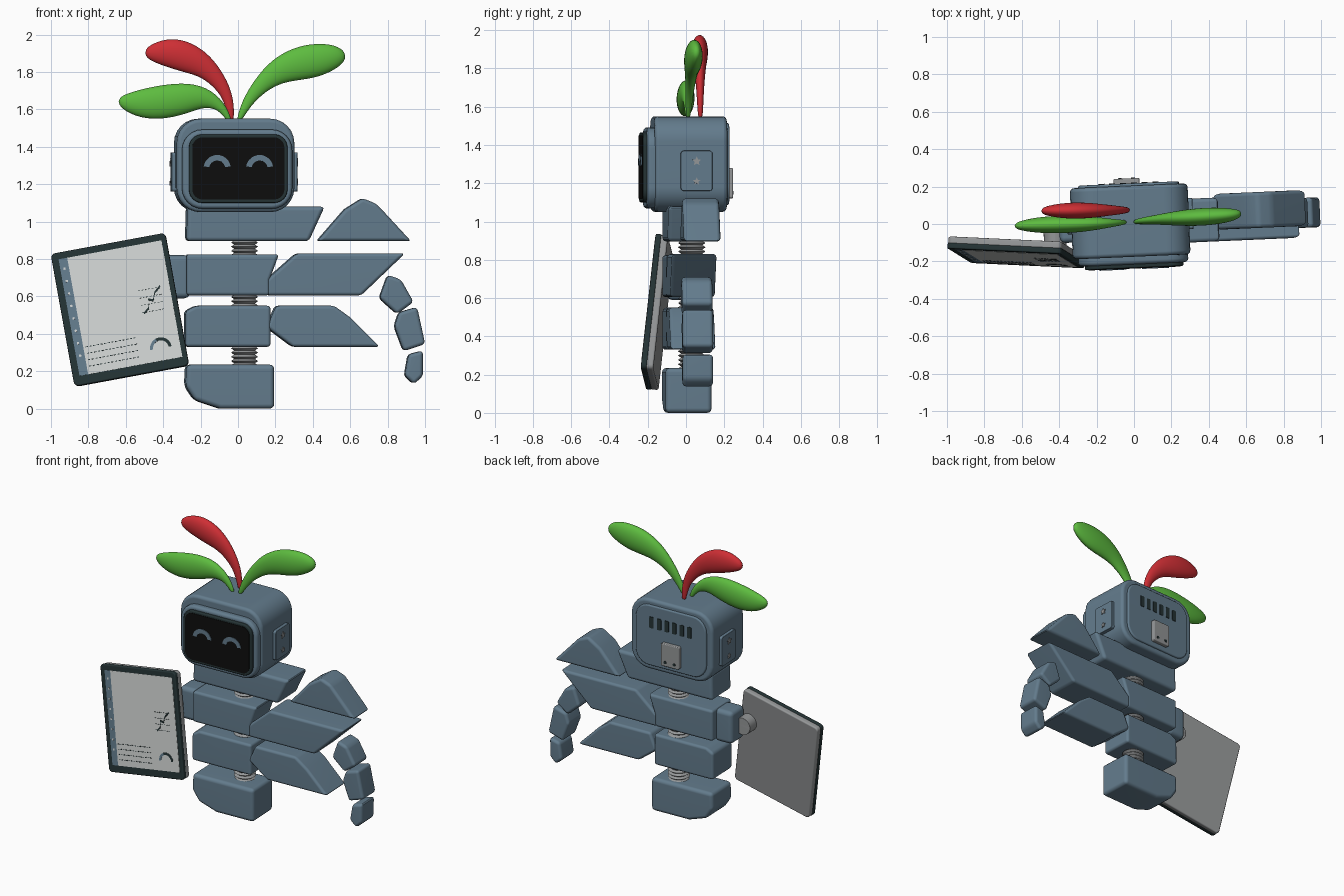
import bpy, bmesh, math
from mathutils import Matrix, Vector

if "Cube" in bpy.data.objects:
    bpy.data.objects.remove(bpy.data.objects["Cube"])

COLOURS = {
    "slate_blue": (.125, .2, .265), "dark_teal": (.018, .033, .035), "black": (.004, .004, .004),
    "screen_grey": (.64, .66, .65), "metal_grey": (.3, .31, .315),
    "leaf_green": (.11, .5, .05), "leaf_red": (.62, .028, .035),
}
MATS = {}
for n, c in COLOURS.items():
    MATS[n] = bpy.data.materials.new(n)
    MATS[n].diffuse_color = (*c, 1)

YAW = Matrix.Rotation(math.radians(2.5), 4, 'Z')


def finish(name, bm, mat, angle=35):
    bmesh.ops.recalc_face_normals(bm, faces=bm.faces)
    for f in bm.faces:
        f.smooth = True
    me = bpy.data.meshes.new(name)
    bm.to_mesh(me)
    bm.free()
    me.materials.append(MATS[mat])
    me.set_sharp_from_angle(angle=math.radians(angle))
    ob = bpy.data.objects.new(name, me)
    bpy.context.collection.objects.link(ob)
    return ob


def prism(name, polys, y0, y1, mat="slate_blue", bevel=0, M=YAW):
    """Extrude (x, z) outlines from y0 to y1, round the sharp edges, place with M."""
    bm = bmesh.new()
    for pts in polys:
        a = [bm.verts.new((x, y0, z)) for x, z in pts]
        b = [bm.verts.new((x, y1, z)) for x, z in pts]
        bm.faces.new(a)
        bm.faces.new(b[::-1])
        for i in range(len(a)):
            j = (i + 1) % len(a)
            bm.faces.new((a[j], a[i], b[i], b[j]))
    bmesh.ops.recalc_face_normals(bm, faces=bm.faces)
    if bevel:
        edges = [e for e in bm.edges if e.calc_face_angle(0) > math.radians(25)]
        bmesh.ops.bevel(bm, geom=edges, offset=bevel, segments=3, profile=.5,
                        affect='EDGES', clamp_overlap=True)
    bm.transform(M)
    ob = finish(name, bm, mat)
    if bevel:
        ob.modifiers.new("flat_faces", 'WEIGHTED_NORMAL').keep_sharp = True
    return ob


def rrect(x0, x1, z0, z1, r=0, n=6):
    if r == 0:
        return [(x0, z0), (x1, z0), (x1, z1), (x0, z1)]
    out = []
    for k, (cx, cz) in enumerate([(x1 - r, z1 - r), (x0 + r, z1 - r), (x0 + r, z0 + r), (x1 - r, z0 + r)]):
        for i in range(n + 1):
            t = math.pi / 2 * (k + i / n)
            out.append((cx + r * math.cos(t), cz + r * math.sin(t)))
    return out


def arc(cx, cz, r0, r1, a0=10, a1=170, n=14):
    ts = [math.radians(a0 + (a1 - a0) * i / n) for i in range(n + 1)]
    return ([(cx + r1 * math.cos(t), cz + r1 * math.sin(t)) for t in ts] +
            [(cx + r0 * math.cos(t), cz + r0 * math.sin(t)) for t in reversed(ts)])


def star(cx, cz, r):
    return [(cx + (r if i % 2 == 0 else r * .5) * math.sin(i * math.pi / 5),
             cz + (r if i % 2 == 0 else r * .5) * math.cos(i * math.pi / 5)) for i in range(10)]


# Head with stepped face, screen and smiling eyes
prism("head", [rrect(-.335, .295, 1.05, 1.55, .13)], -.175, .205, bevel=.022)
prism("face_bezel", [rrect(-.308, .282, 1.068, 1.492, .11)], -.215, -.15, bevel=.02)
prism("screen_frame", [rrect(-.272, .255, 1.1, 1.466, .07)], -.235, -.18, "dark_teal", .008)
prism("face_screen", [rrect(-.255, .238, 1.118, 1.45, .055)], -.238, -.231, "black")
prism("eyes", [arc(x, 1.283, .043, .073) for x in (-.122, .105)], -.242, -.237)

# Back of the head: plate, vents, power box
prism("back_plate", [rrect(-.29, .25, 1.085, 1.515, .1)], .19, .218, bevel=.01)
prism("vents", [rrect(x - .016, x + .016, 1.355, 1.435, .006, 2)
                for x in [-.02 + .058 * (i - 2.5) for i in range(6)]], .214, .222, "dark_teal")
prism("power_box", [rrect(-.1, .04, 1.12, 1.28, .01, 2)], .2, .245, "metal_grey", .006)
prism("power_box_holes", [rrect(x - .01, x + .01, 1.14, 1.16, .009, 3) for x in (-.065, .005)],
      .243, .248, "dark_teal")

# Ear panels with star bolts
for side, s, x in (("right", 1, .287), ("left", -1, .327)):
    M = YAW @ Matrix.Rotation(s * math.pi / 2, 4, 'Z')
    c = s * .042
    prism(side + "_ear_panel", [rrect(c - .083, c + .083, 1.16, 1.37, .015, 3)], -x - .03, -x + .03,
          bevel=.01, M=M)
    prism(side + "_ear_bolts", [star(c, 1.315, .024), star(c, 1.21, .02)], -x - .036, -x - .028,
          "metal_grey", M=M)

# Torso slabs and sliced arm pieces
D0, D1 = -.112, .122
prism("chest", [[(-.28, .895), (.375, .895), (.46, 1.08), (-.275, 1.08)]], D0, D1, bevel=.022)
prism("shoulder_wedge", [[(.422, .895), (.57, 1.065), (.665, 1.125), (.74, 1.095), (.925, .895)]],
      -.05, .142, bevel=.02)
prism("middle_slab", [[(-.28, .605), (.165, .605), (.165, .69), (.215, .825), (-.28, .825)]],
      D0, D1, bevel=.018)
prism("upper_arm", [[(.15, .605), (.655, .605), (.89, .83), (.31, .83), (.15, .69)]], D0, D1, bevel=.018)
prism("waist_slab", [[(-.285, .33), (.17, .33), (.17, .55), (-.23, .55), (-.285, .52)]],
      D0, D1, bevel=.018)
prism("forearm", [[(.15, .435), (.29, .33), (.755, .33), (.6, .485), (.51, .55), (.2, .55)]],
      D0, D1, bevel=.018)
prism("base", [[(-.28, .235), (-.285, .12), (-.235, .045), (-.1, 0), (.19, 0), (.19, .235)]],
      -.115, .127, bevel=.025)

# Three floating hand pieces
for name, pts in (
        ("wrist", [(.80, .715), (.87, .69), (.938, .57), (.85, .505), (.755, .59)]),
        ("palm", [(.86, .515), (.957, .543), (1.0, .345), (.885, .307), (.835, .44)]),
        ("fingertip", [(.91, .29), (.988, .31), (.988, .175), (.94, .13), (.89, .175)])):
    prism(name, [pts], -.06, .1, bevel=.02)

# Ribbed neck joints between the slabs
for k, (z0, z1) in enumerate(((.81, .91), (.54, .62), (.22, .345))):
    bm = bmesh.new()
    rings = []
    n = round((z1 - z0) / .011)
    for i in range(n + 1):
        r = .072 if i % 2 else .056
        z = z0 + (z1 - z0) * i / n
        rings.append([bm.verts.new((.035 + r * math.cos(t * math.pi / 14), .03 + r * math.sin(t * math.pi / 14), z))
                      for t in range(28)])
    for a, b in zip(rings, rings[1:]):
        for t in range(28):
            bm.faces.new((a[t], a[(t + 1) % 28], b[(t + 1) % 28], b[t]))
    bm.faces.new(rings[0][::-1])
    bm.faces.new(rings[-1])
    finish("spine_joint_%d" % (k + 1), bm, "metal_grey")

# Tablet holder on the other side
prism("holder_block", [rrect(-.4, -.26, .59, .82)], -.085, .075, bevel=.03)
prism("holder_pin", [rrect(-.485, -.365, .64, .76, .0599, 6)], -.15, -.01, "metal_grey", .006)

# Tablet: local x right, z up its face, -y out of the screen
u = Vector((.983, -.046, .182)).normalized()
v = Vector((-.177, .109, .975))
v = (v - u * v.dot(u)).normalized()
n = u.cross(v)
T = Matrix.Translation((-.632, -.184, .53)) @ Matrix((u, -n, v)).transposed().to_4x4()


def tablet(name, polys, y0, y1, mat, bevel=0):
    return prism(name, polys, y0, y1, mat, bevel, T)


tablet("tablet_back", [rrect(-.31, .31, -.36, .36, .025, 4)], .025, .066, "metal_grey", .01)
tablet("tablet_frame", [rrect(-.312, .312, -.362, .362, .025, 4)], 0, .032, "dark_teal", .008)
tablet("tablet_screen", [rrect(-.228, .285, -.312, .325)], -.002, .004, "screen_grey")
tablet("tablet_sidebar", [rrect(-.275, -.228, -.312, .325)], -.002, .004, "slate_blue")
tablet("sidebar_icons", [rrect(-.258, -.246, z - .006, z + .006)
                         for z in [.27 - .068 * i for i in range(8)]], -.004, -.001, "screen_grey")
tablet("text_dashes", [rrect(x, x + .012, z - .002, z + .002)
                       for z in (-.165, -.2, -.235, -.27)
                       for x in [-.215 + .02 * i for i in range(14)]], -.004, -.001, "dark_teal")
tablet("chart_grid", [rrect(x, x + .01, z - .0015, z + .0015)
                      for z in (-.04, 0, .04, .08)
                      for x in [.115 + .018 * i for i in range(7)]], -.004, -.001, "dark_teal")
line = [(.125, -.045), (.155, -.02), (.16, .025), (.185, .015), (.2, .055), (.235, .085)]
tablet("chart_line", [[(x, z - .006) for x, z in line] + [(x, z + .006) for x, z in line[::-1]]],
       -.005, -.001, "dark_teal")
tablet("gauge", [arc(.18, -.245, .042, .058, 0, 110)], -.004, -.001, "dark_teal")
tablet("gauge_end", [arc(.18, -.245, .042, .058, 110, 180)], -.004, -.001, "slate_blue")


def leaf(name, path, y0, y1, mat):
    """Flattened tapering tube through (x, z, radius) stations."""
    bm = bmesh.new()
    rings, m = [], len(path)
    for i, (x, z, r) in enumerate(path):
        p, q = path[max(i - 1, 0)], path[min(i + 1, m - 1)]
        t = Vector((q[0] - p[0], q[1] - p[1])).normalized()
        r *= 1.07
        y = y0 + (y1 - y0) * i / (m - 1)
        ring = []
        for k in range(12):
            a = k * math.pi / 6
            s = r * math.cos(a)
            ring.append(bm.verts.new((x - t.y * s, y + (.46 * r + .006) * math.sin(a), z + t.x * s)))
        rings.append(ring)
    for a, b in zip(rings, rings[1:]):
        for k in range(12):
            bm.faces.new((a[k], a[(k + 1) % 12], b[(k + 1) % 12], b[k]))
    bm.faces.new(rings[0][::-1])
    bm.faces.new(rings[-1])
    ob = finish(name, bm, mat, 180)
    sub = ob.modifiers.new("smooth", 'SUBSURF')
    sub.levels = sub.render_levels = 2


# Leaves sprouting from the head
leaf("right_leaf", [(0, 1.53, .012), (.045, 1.635, .026), (.12, 1.73, .042), (.21, 1.805, .066),
                    (.32, 1.845, .088), (.43, 1.865, .088), (.53, 1.885, .06), (.575, 1.885, .02)],
     .01, .055, "leaf_green")
leaf("left_leaf", [(-.04, 1.53, .012), (-.088, 1.622, .024), (-.18, 1.668, .055), (-.286, 1.66, .083),
                   (-.43, 1.633, .09), (-.553, 1.63, .068), (-.642, 1.645, .022)],
     .01, -.01, "leaf_green")
leaf("red_leaf", [(-.035, 1.53, .014), (-.045, 1.64, .024), (-.085, 1.73, .036), (-.163, 1.82, .056),
                  (-.25, 1.87, .078), (-.345, 1.902, .081), (-.435, 1.905, .058), (-.498, 1.9, .022)],
     .075, .07, "leaf_red")

for m in bpy.data.materials:
    if m.users and not m.is_grease_pencil:
        m.use_nodes = True
        m.node_tree.nodes["Principled BSDF"].inputs["Base Color"].default_value = m.diffuse_color
